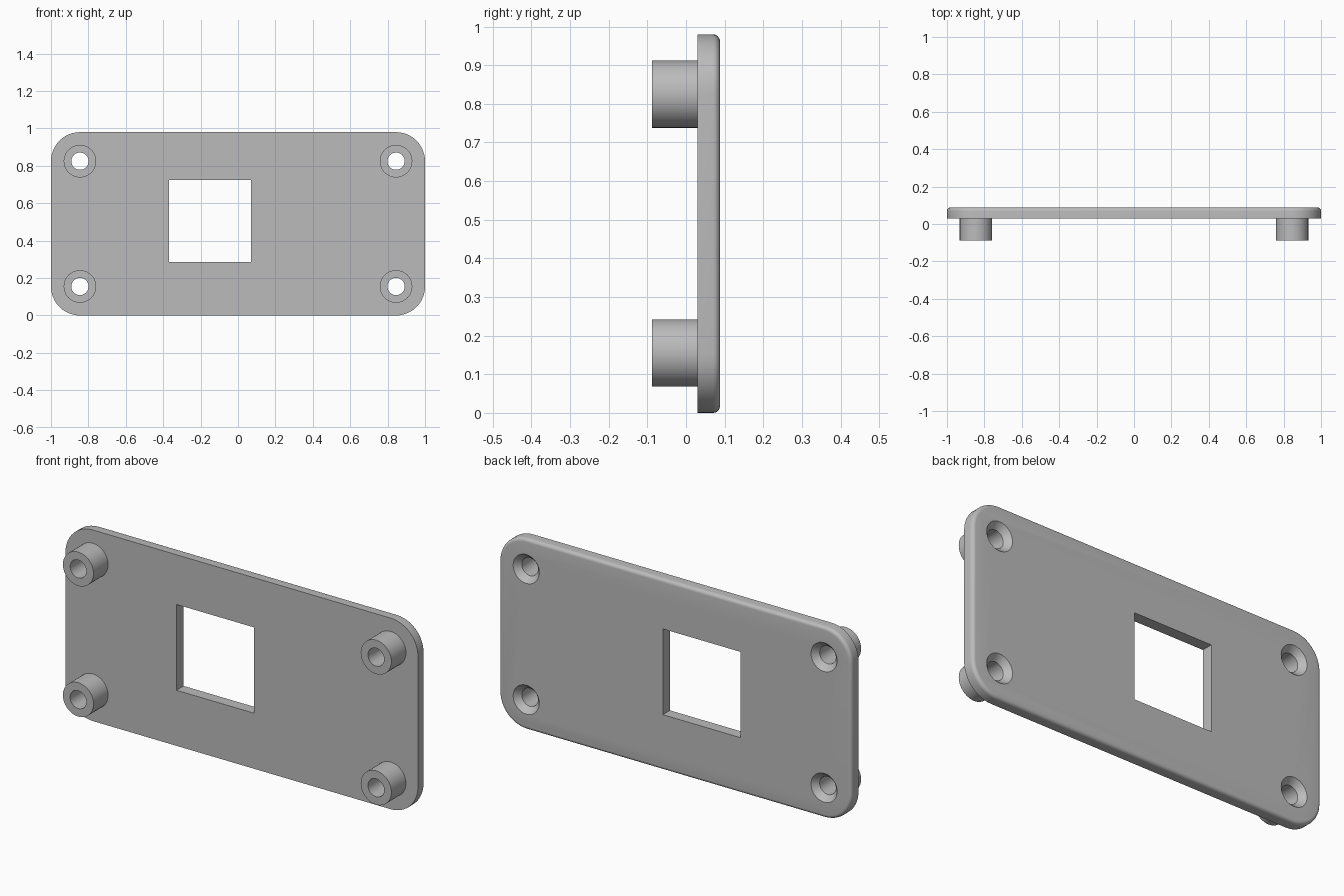
import bpy, bmesh, math

if "Cube" in bpy.data.objects:
    bpy.data.objects.remove(bpy.data.objects["Cube"], do_unlink=True)

# Main sizes
HALF_W, HEIGHT = 1.0, 0.98
FRONT, BACK, TIP = 0.03, 0.088, -0.088      # plate faces and standoff ends, along y
CORNER, ROUND = 0.155, 0.018                # outline corners, rounded back rim
BORE, SINK, OUTER = 0.046, 0.074, 0.087     # hole, countersink and standoff radii
HOLES = [(sx * 0.845, z) for sx in (-1, 1) for z in (0.155, 0.825)]

grey = bpy.data.materials.new("plain grey")
grey.use_nodes = True
grey.diffuse_color = (0.5, 0.5, 0.5, 1)
grey.node_tree.nodes["Principled BSDF"].inputs["Base Color"].default_value = (0.5, 0.5, 0.5, 1)


def circle(x, z, r, y, n=48):
    return [(x + r * math.cos(2 * math.pi * i / n), y, z + r * math.sin(2 * math.pi * i / n))
            for i in range(n)]


def rounded_rect(inset, y, steps=12):
    """Plate outline, shrunk by inset, with its corner centres kept."""
    pts = []
    for k, (sx, sz) in enumerate([(1, 1), (-1, 1), (-1, -1), (1, -1)]):
        cx = sx * (HALF_W - CORNER)
        cz = HEIGHT / 2 + sz * (HEIGHT / 2 - CORNER)
        for i in range(steps + 1):
            a = math.pi / 2 * (k + i / steps)
            pts.append((cx + (CORNER - inset) * math.cos(a), y, cz + (CORNER - inset) * math.sin(a)))
    return pts


def loft(bm, rings, caps=True):
    """Skin rings ordered from back to front."""
    rows = [[bm.verts.new(p) for p in ring] for ring in rings]
    for a, b in zip(rows, rows[1:]):
        for i in range(len(a)):
            j = (i + 1) % len(a)
            bm.faces.new((a[i], a[j], b[j], b[i]))
    if caps:
        bm.faces.new(rows[0][::-1])
        bm.faces.new(rows[-1])


def make(name, bm):
    mesh = bpy.data.meshes.new(name)
    bm.to_mesh(mesh)
    bm.free()
    mesh.materials.append(grey)
    obj = bpy.data.objects.new(name, mesh)
    bpy.context.collection.objects.link(obj)
    return obj


def smooth(obj):
    bpy.ops.object.select_all(action='DESELECT')
    obj.select_set(True)
    bpy.context.view_layer.objects.active = obj
    bpy.ops.object.shade_smooth_by_angle(angle=math.radians(30))


# Plate with a quarter-round back rim
bm = bmesh.new()
rim = []
for i in range(7):
    a = math.pi / 2 * i / 6
    rim.append(rounded_rect(ROUND * (1 - math.sin(a)), BACK - ROUND * (1 - math.cos(a))))
loft(bm, rim + [rounded_rect(0, FRONT)])
plate = make("plate", bm)

# Cutter: square window and countersunk screw holes
bm = bmesh.new()
window = [(-0.37, 0.285), (0.07, 0.285), (0.07, 0.725), (-0.37, 0.725)]
loft(bm, [[(x, y, z) for x, z in window] for y in (BACK + 0.05, FRONT - 0.05)])
for x, z in HOLES:
    profile = [(SINK, BACK + 0.02), (SINK, BACK), (BORE, BACK - 0.03), (BORE, FRONT - 0.05)]
    loft(bm, [circle(x, z, r, y) for r, y in profile])
cutter = make("hole_cutter", bm)
cutter.hide_render = True

# Cut the openings, then drop the cutter
cut = plate.modifiers.new("openings", 'BOOLEAN')
cut.operation, cut.solver, cut.object = 'DIFFERENCE', 'EXACT', cutter
bpy.context.view_layer.objects.active = plate
bpy.ops.object.modifier_apply(modifier=cut.name)
bpy.data.objects.remove(cutter, do_unlink=True)
smooth(plate)

# Four hollow standoffs on the front
for x, z in HOLES:
    side = "left" if x > 0 else "right"
    level = "upper" if z > HEIGHT / 2 else "lower"
    bm = bmesh.new()
    profile = [(OUTER, FRONT), (OUTER, TIP), (BORE, TIP), (BORE, FRONT)]
    loft(bm, [circle(x, z, r, y) for r, y in profile], caps=False)
    smooth(make(f"standoff_{level}_{side}", bm))
